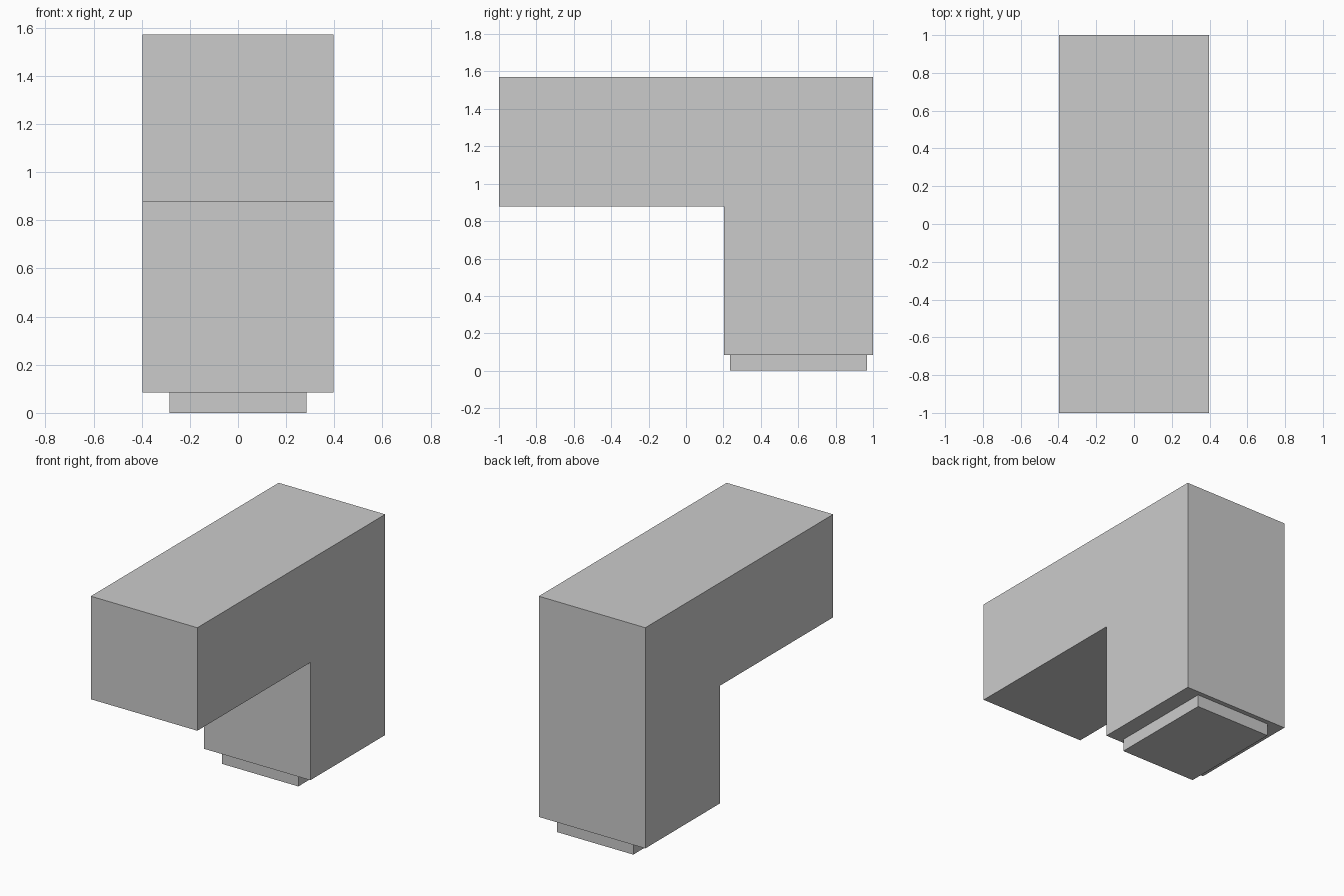
import bpy, bmesh

if "Cube" in bpy.data.objects:
    bpy.data.objects.remove(bpy.data.objects["Cube"])

HALF_W = 0.397


def extrude_profile(name, points, half_width):
    """Extrude a (y, z) outline symmetrically along x."""
    bm = bmesh.new()
    face = bm.faces.new([bm.verts.new((-half_width, y, z)) for y, z in points])
    result = bmesh.ops.extrude_face_region(bm, geom=[face])
    moved = [g for g in result["geom"] if isinstance(g, bmesh.types.BMVert)]
    bmesh.ops.translate(bm, verts=moved, vec=(2 * half_width, 0, 0))
    bmesh.ops.recalc_face_normals(bm, faces=bm.faces)
    mesh = bpy.data.meshes.new(name)
    bm.to_mesh(mesh)
    bm.free()
    obj = bpy.data.objects.new(name, mesh)
    bpy.context.collection.objects.link(obj)
    return obj


# L-shaped body: upright leg at the back, arm reaching forward
extrude_profile("body", [(0.203, 0.084), (1, 0.084), (1, 1.571),
                         (-1, 1.571), (-1, 0.877), (0.203, 0.877)], HALF_W)

# Inset foot plate under the leg
extrude_profile("foot", [(0.235, 0), (0.968, 0),
                         (0.968, 0.084), (0.235, 0.084)], 0.285)
